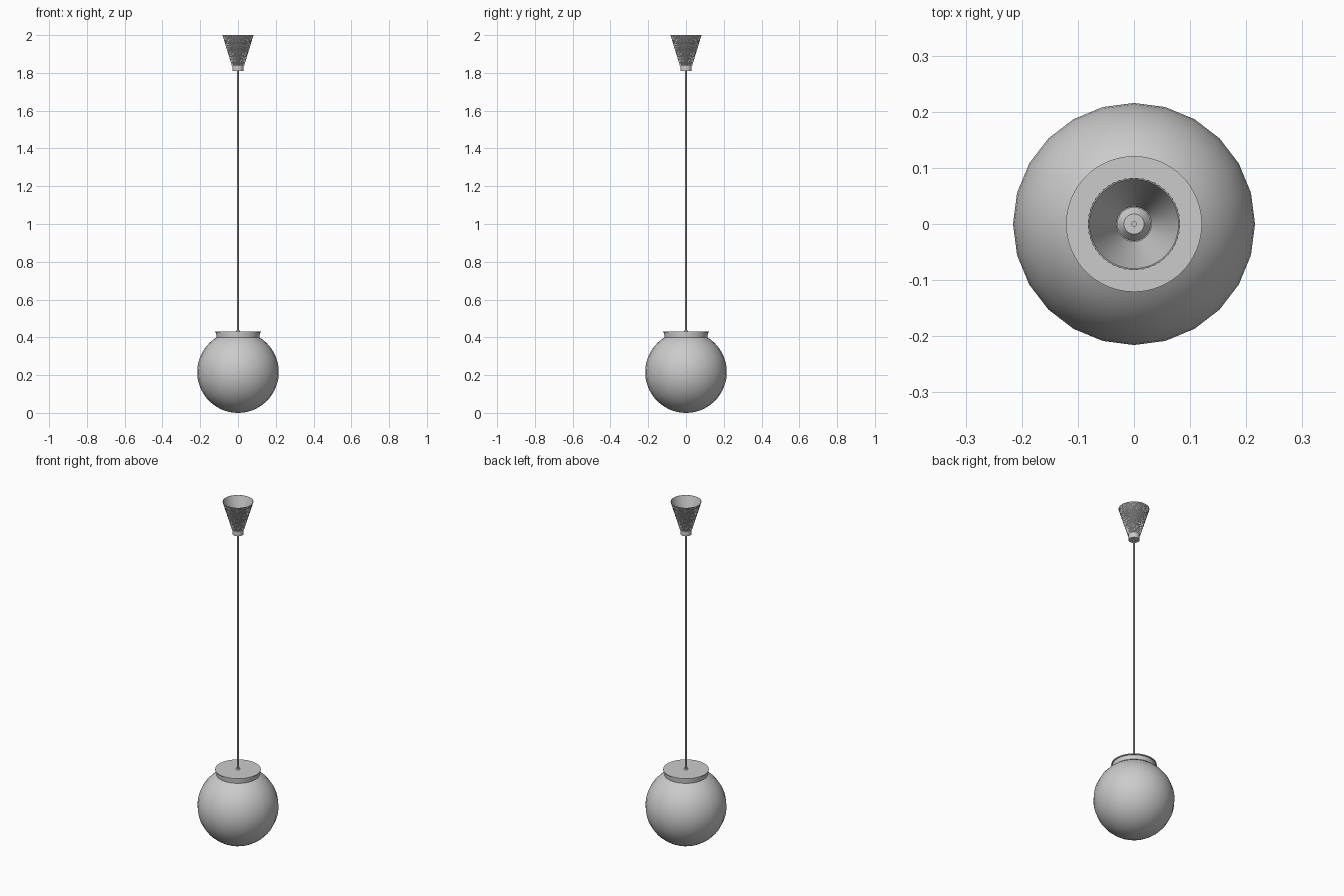
import bpy, bmesh, math

if "Cube" in bpy.data.objects:
    bpy.data.objects.remove(bpy.data.objects["Cube"])


def lathe(name, profile, seg, relief=0.0, smooth=True):
    """Spin (radius, z) points around z; relief alternates radii as a knurl."""
    bm = bmesh.new()
    rings = []
    for j, (r, z) in enumerate(profile):
        if r < 1e-6:
            rings.append([bm.verts.new((0, 0, z))])
            continue
        ring = []
        for i in range(seg):
            a = 2 * math.pi * i / seg
            rr = r + (relief if (i + j) % 2 else 0.0)
            ring.append(bm.verts.new((rr * math.cos(a), rr * math.sin(a), z)))
        rings.append(ring)
    for lo, hi in zip(rings, rings[1:]):
        for i in range(seg):
            k = (i + 1) % seg
            if len(lo) == 1:
                bm.faces.new((lo[0], hi[k], hi[i]))
            elif len(hi) == 1:
                bm.faces.new((lo[i], lo[k], hi[0]))
            else:
                bm.faces.new((lo[i], lo[k], hi[k], hi[i]))
    if relief:
        bmesh.ops.triangulate(bm, faces=bm.faces[:])
    mesh = bpy.data.meshes.new(name)
    bm.to_mesh(mesh)
    bm.free()
    ob = bpy.data.objects.new(name, mesh)
    bpy.context.collection.objects.link(ob)
    if smooth:
        bpy.ops.object.select_all(action='DESELECT')
        ob.select_set(True)
        bpy.context.view_layer.objects.active = ob
        bpy.ops.object.shade_smooth_by_angle(angle=math.radians(30))
    return ob


# Globe shade, open at the neck under the cap
R, CZ, STEPS = 0.216, 0.216, 24
end = math.pi - math.asin(0.112 / R)
globe = [(R * math.sin(end * t / STEPS), CZ - R * math.cos(end * t / STEPS))
         for t in range(STEPS + 1)]
lathe("globe_shade", globe, 24)

# Shallow cap holding the globe
lathe("globe_cap", [(0, 0.4), (0.114, 0.4), (0.116, 0.425),
                    (0.121, 0.426), (0.121, 0.431), (0, 0.431)], 64)

# Cord nub on the cap
lathe("cap_nub", [(0.012, 0.431), (0.009, 0.436), (0, 0.436)], 24)

# Cord
lathe("cord", [(0, 0.43), (0.005, 0.43), (0.005, 1.865), (0, 1.865)], 16)

# Canopy collar with a chamfered grip inside the cone
lathe("canopy_collar", [(0, 1.81), (0.03, 1.81), (0.03, 1.843),
                        (0.018, 1.86), (0, 1.86)], 48)

# Knurled outer canopy cone
Z0, Z1, ROWS = 1.84, 2.0, 28
cone = [(0.032 + 0.049 * t / ROWS, Z0 + (Z1 - Z0) * t / ROWS)
        for t in range(ROWS + 1)]
lathe("canopy_cone", cone, 96, relief=0.0015, smooth=False)

# Smooth lining and rim of the canopy
lathe("canopy_lining", [(0.0815, 2.0), (0.0795, 2.0), (0.031, 1.841)], 64)
